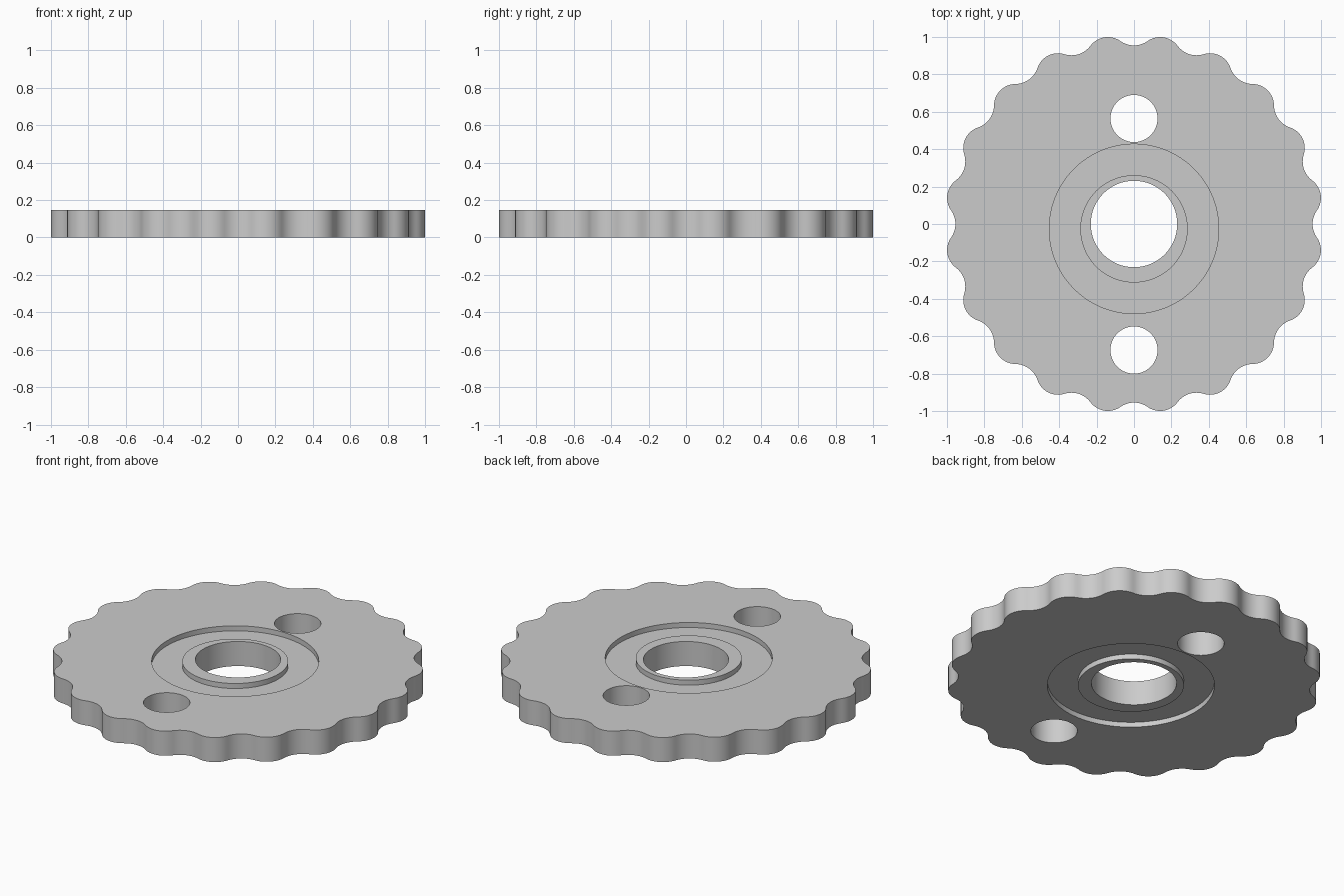
import bpy, bmesh
from math import sin, cos, pi, radians, atan2
from mathutils import Vector

cube = bpy.data.objects.get("Cube")
if cube:
    bpy.data.objects.remove(cube, do_unlink=True)

THICK = 0.147
DEPTH = 0.03          # recess depth on each face
OFFSET_Y = -0.026     # recess and boss sit slightly off centre

grey = bpy.data.materials.new("plain grey")
grey.use_nodes = True
grey.diffuse_color = (0.6, 0.6, 0.6, 1)
grey.node_tree.nodes["Principled BSDF"].inputs["Base Color"].default_value = (0.6, 0.6, 0.6, 1)


def prism(name, loops, z0, z1):
    """Solid with one outline, or a tube between two equal-length outlines."""
    bm = bmesh.new()
    rings = [[[bm.verts.new((x, y, z)) for x, y in loop] for z in (z0, z1)] for loop in loops]

    def bridge(a, b):
        for i in range(len(a)):
            j = (i + 1) % len(a)
            bm.faces.new((a[i], a[j], b[j], b[i]))

    for low, high in rings:
        bridge(low, high)
    if len(rings) == 1:
        bm.faces.new(rings[0][0])
        bm.faces.new(rings[0][1])
    else:
        bridge(rings[0][0], rings[1][0])
        bridge(rings[0][1], rings[1][1])
    bmesh.ops.recalc_face_normals(bm, faces=bm.faces)
    mesh = bpy.data.meshes.new(name)
    bm.to_mesh(mesh)
    bm.free()
    mesh.materials.append(grey)
    obj = bpy.data.objects.new(name, mesh)
    bpy.context.collection.objects.link(obj)
    return obj


def circle(radius, y, n=96):
    return [(radius * cos(2 * pi * i / n), y + radius * sin(2 * pi * i / n)) for i in range(n)]


def wavy_outline(lobes=20, centre=0.8946, lobe_r=0.116, valley=0.955, steps=12):
    """Round lobes joined by tangent concave arcs."""
    half = pi / lobes
    a, b = centre * sin(half), valley - centre * cos(half)
    fillet = (a * a + b * b - lobe_r ** 2) / (2 * (lobe_r - b))
    turn = atan2(a, b + fillet)
    points = []
    for k in range(lobes):
        mid = (2 * k + 1) * half
        for i in range(steps + 1):
            t = mid + (turn + half) * (2 * i / steps - 1)
            points.append((centre * cos(mid) + lobe_r * cos(t), centre * sin(mid) + lobe_r * sin(t)))
        mid += half
        for i in range(1, steps):
            t = mid + pi + turn * (1 - 2 * i / steps)
            far = valley + fillet
            points.append((far * cos(mid) + fillet * cos(t), far * sin(mid) + fillet * sin(t)))
    return points


# Scalloped plate
plate = prism("scalloped_plate", [wavy_outline()], 0, THICK)

# Cutters: centre bore, two mounting holes, ring recess on both faces
ring = [circle(0.453, OFFSET_Y), circle(0.287, OFFSET_Y)]
cutters = [
    prism("bore_cutter", [circle(0.231, 0)], -0.1, 0.3),
    prism("back_hole_cutter", [circle(0.126, 0.564, 64)], -0.1, 0.3),
    prism("front_hole_cutter", [circle(0.126, -0.674, 64)], -0.1, 0.3),
    prism("top_recess_cutter", ring, THICK - DEPTH, 0.3),
    prism("bottom_recess_cutter", ring, -0.1, DEPTH),
]

bpy.context.view_layer.objects.active = plate
for cutter in cutters:
    cutter.hide_render = True
    mod = plate.modifiers.new(cutter.name, 'BOOLEAN')
    mod.operation = 'DIFFERENCE'
    mod.solver = 'EXACT'
    mod.object = cutter
    bpy.ops.object.modifier_apply(modifier=mod.name)
    bpy.data.objects.remove(cutter, do_unlink=True)

# Smooth walls, sharp rims
bpy.ops.object.select_all(action='DESELECT')
plate.select_set(True)
bpy.ops.object.shade_smooth_by_angle(angle=radians(30))
